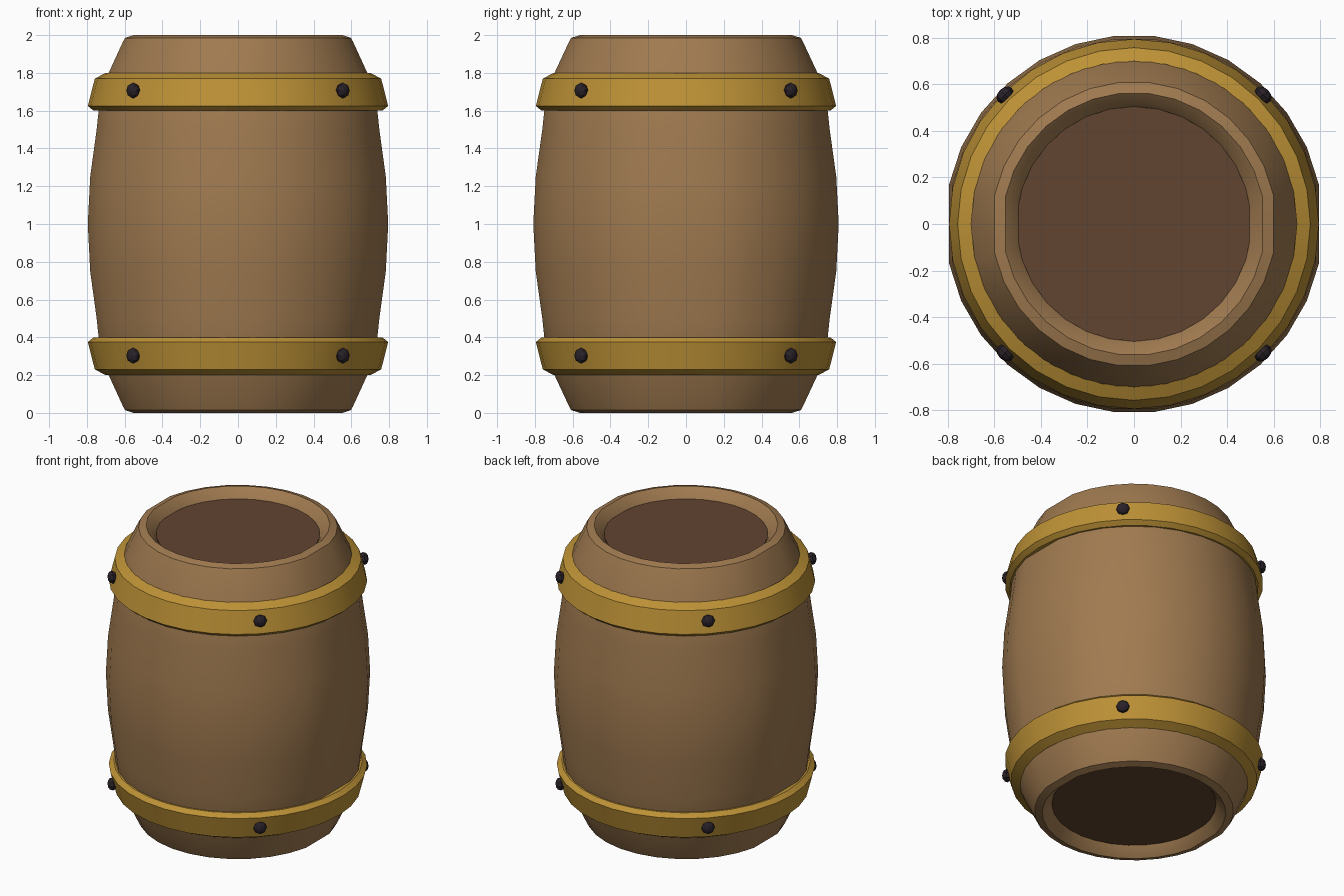
import bpy, bmesh, math
from mathutils import Matrix, Vector

cube = bpy.data.objects.get("Cube")
if cube:
    bpy.data.objects.remove(cube)


def material(name, color):
    m = bpy.data.materials.new(name)
    m.diffuse_color = (*color, 1)
    m.use_nodes = True
    m.node_tree.nodes["Principled BSDF"].inputs["Base Color"].default_value = (*color, 1)
    return m


wood = material("oak brown", (0.35, 0.195, 0.08))
dark_wood = material("dark brown", (0.12, 0.058, 0.03))
brass = material("brass yellow", (0.51, 0.287, 0.037))
iron = material("dark iron", (0.022, 0.016, 0.022))


def finish(name, bm, mat, smooth=True):
    bmesh.ops.recalc_face_normals(bm, faces=bm.faces)
    mesh = bpy.data.meshes.new(name)
    bm.to_mesh(mesh)
    bm.free()
    mesh.materials.append(mat)
    obj = bpy.data.objects.new(name, mesh)
    bpy.context.collection.objects.link(obj)
    if smooth:
        bpy.ops.object.select_all(action="DESELECT")
        obj.select_set(True)
        bpy.context.view_layer.objects.active = obj
        bpy.ops.object.shade_smooth_by_angle(angle=math.radians(30))
    return obj


def lathe(name, profile, angles, mat, closed=False):
    """Turn a (radius, height) profile through the given angles in degrees."""
    bm = bmesh.new()
    rings = [[bm.verts.new((r * math.cos(math.radians(a)), r * math.sin(math.radians(a)), z))
              for a in angles] for r, z in profile]
    pairs = list(zip(rings, rings[1:]))
    if closed:
        pairs.append((rings[-1], rings[0]))
    for low, high in pairs:
        for i in range(len(angles)):
            j = (i + 1) % len(angles)
            bm.faces.new((low[i], low[j], high[j], high[i]))
    return finish(name, bm, mat)


# Bulging wooden shell, with broad flat staves on the left and right
stave_angles = [a for a in range(0, 360, 12) if a % 180]
half = [(0.49, 0.09), (0.52, 0.04), (0.565, 0), (0.612, 0.015), (0.625, 0.04),
        (0.70, 0.2), (0.75, 0.36), (0.765, 0.5), (0.80, 0.75)]
shell = half + [(0.813, 1.0)] + [(r, 2 - z) for r, z in reversed(half)]
lathe("barrel_shell", shell, stave_angles, wood)

# Recessed end boards
for name, z in (("top_board", 1.93), ("bottom_board", 0.07)):
    bm = bmesh.new()
    bmesh.ops.create_cone(bm, cap_ends=True, segments=30, radius1=0.505, radius2=0.505,
                          depth=0.02, matrix=Matrix.Translation((0, 0, z)))
    finish(name, bm, dark_wood)

# Tapered hoops, mirrored top to bottom
hoop = [(0.70, 0.2), (0.758, 0.23), (0.795, 0.375), (0.765, 0.4), (0.70, 0.4)]
hoop_angles = [i * 360 / 32 for i in range(32)]
lathe("bottom_hoop", hoop, hoop_angles, brass, closed=True)
lathe("top_hoop", [(r, 2 - z) for r, z in hoop], hoop_angles, brass, closed=True)

# Four flattened rivets on each hoop
for level, z in (("bottom", 0.303), ("top", 1.707)):
    for k, side in enumerate(("back_left", "back_right", "front_right", "front_left")):
        a = math.radians(45 + 90 * k)
        out = Vector((math.cos(a), math.sin(a), 0))
        bm = bmesh.new()
        bmesh.ops.create_uvsphere(bm, u_segments=8, v_segments=6, radius=0.042)
        bmesh.ops.scale(bm, vec=(1, 1, 0.7), verts=bm.verts)
        turn = out.to_track_quat("Z", "Y").to_matrix().to_4x4()
        bmesh.ops.transform(bm, verts=bm.verts,
                            matrix=Matrix.Translation(out * 0.785 + Vector((0, 0, z))) @ turn)
        finish(f"{level}_rivet_{side}", bm, iron, smooth=False)
